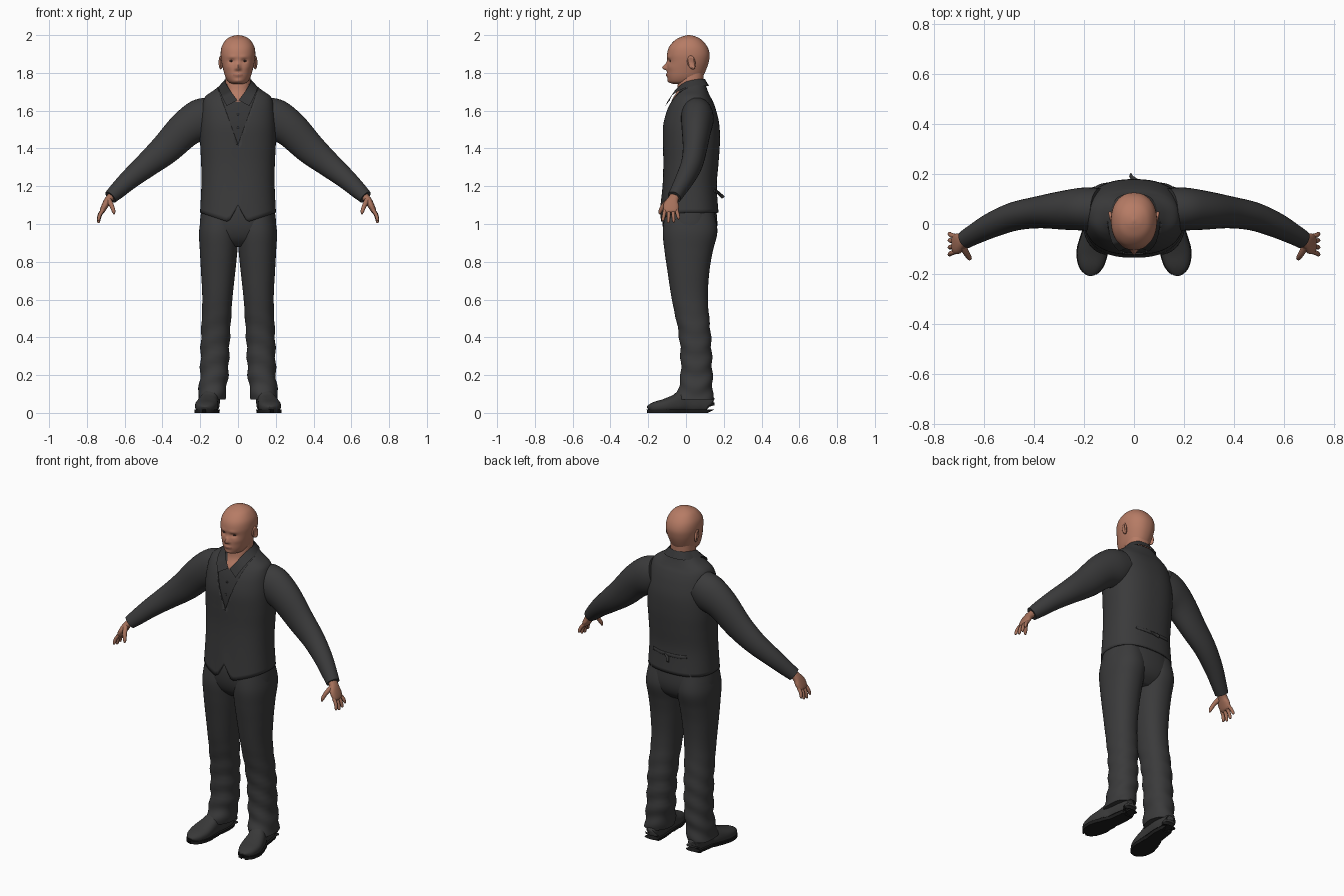
import bpy, bmesh, math
from mathutils import Vector

if "Cube" in bpy.data.objects:
    bpy.data.objects.remove(bpy.data.objects["Cube"], do_unlink=True)


def material(name, r, g, b):
    m = bpy.data.materials.new(name)
    m.use_nodes = True
    m.diffuse_color = (r, g, b, 1)
    bsdf = m.node_tree.nodes["Principled BSDF"]
    bsdf.inputs["Base Color"].default_value = (r, g, b, 1)
    bsdf.inputs["Roughness"].default_value = 0.8
    return m


SKIN = material("skin", .47, .2, .13)
HAND = material("hand skin", .38, .165, .105)
LIP = material("lips", .33, .125, .09)
EYE = material("dark eyes", .06, .03, .025)
CLOTH = material("charcoal cloth", .043, .043, .044)
SHIRT = material("dark shirt", .036, .036, .037)
SHOE = material("shoe leather", .04, .04, .04)
SOLE = material("black sole", .012, .012, .012)


def finish(name, bm, *mats, angle=50):
    """Turn a bmesh into a smooth shaded object."""
    bmesh.ops.recalc_face_normals(bm, faces=bm.faces)
    me = bpy.data.meshes.new(name)
    bm.to_mesh(me)
    bm.free()
    ob = bpy.data.objects.new(name, me)
    bpy.context.collection.objects.link(ob)
    for m in mats:
        me.materials.append(m)
    bpy.ops.object.select_all(action='DESELECT')
    ob.select_set(True)
    bpy.context.view_layer.objects.active = ob
    bpy.ops.object.shade_smooth_by_angle(angle=math.radians(angle))
    return ob


def resample(rows, k):
    """Smooth curve through rows of numbers, k steps per span."""
    out = []
    last = len(rows) - 1
    for i in range(last):
        quad = [rows[max(0, min(last, i + d))] for d in (-1, 0, 1, 2)]
        for j in range(k):
            t = j / k
            out.append([b + t / 2 * (c - a + t * (2*a - 5*b + 4*c - d + t * (3*(b - c) + d - a)))
                        for a, b, c, d in zip(*quad)])
    return out + [list(rows[-1])]


def ring(c, u, v, a, b, p, n):
    pts = []
    for i in range(n):
        s, q = math.sin(2 * math.pi * i / n), -math.cos(2 * math.pi * i / n)
        pts.append(c + u * a * math.copysign(abs(s) ** (2 / p), s)
                   + v * b * math.copysign(abs(q) ** (2 / p), q))
    return pts


def skin_rings(rings, caps=True):
    bm = bmesh.new()
    vs = [[bm.verts.new(p) for p in r] for r in rings]
    n = len(rings[0])
    for lo, hi in zip(vs, vs[1:]):
        for i in range(n):
            j = (i + 1) % n
            bm.faces.new((lo[i], lo[j], hi[j], hi[i]))
    if caps:
        bm.faces.new(vs[0])
        bm.faces.new(vs[-1])
    return bm


def slab(rows, k=4, n=48, p=2.3, caps=True, shrink=0):
    """Stack of level rings from rows of z, x0, x1, front y, back y."""
    X, Y = Vector((1, 0, 0)), Vector((0, 1, 0))
    return skin_rings([ring(Vector(((x0 + x1) / 2, (f + b) / 2, z)), X, Y,
                            (x1 - x0) / 2 - shrink, (b - f) / 2 - shrink, p, n)
                       for z, x0, x1, f, b in resample(rows, k)], caps)


def tube(rows, k=4, n=24, p=2):
    """Rings across a path: rows of x, y, z, sideways radius, other radius."""
    rows = resample(rows, k)
    pts = [Vector(r[:3]) for r in rows]
    rings = []
    for i, r in enumerate(rows):
        t = (pts[min(i + 1, len(pts) - 1)] - pts[max(i - 1, 0)]).normalized()
        side = Vector((1, 0, 0)) if abs(t.y) > .8 else Vector((0, 1, 0))
        u = (side - t * side.dot(t)).normalized()
        rings.append(ring(pts[i], u, t.cross(u), r[3], r[4], p, n))
    return skin_rings(rings)


def pair(name, build, *mats):
    """Left part and its mirror image."""
    for label, s in (("left_", 1), ("right_", -1)):
        bm = build()
        for v in bm.verts:
            v.co.x *= s
        finish(label + name, bm, *mats)


def cut_v(bm, z0, slope):
    """Open a V at the front, with its point at z0."""
    for s in (1, -1):
        bmesh.ops.bisect_plane(bm, geom=bm.verts[:] + bm.edges[:] + bm.faces[:],
                               plane_co=(0, 0, z0), plane_no=(s, 0, -slope))
    gone = [f for f in bm.faces for c in [f.calc_center_median()]
            if c.y < .01 and abs(c.x) < slope * (c.z - z0)]
    bmesh.ops.delete(bm, geom=gone, context='FACES')


# Head: smooth stack of rings with the face pushed in and out
head_rows = [(1.742, -.03, .03, -.07, .03), (1.752, -.05, .05, -.09, .06),
             (1.78, -.067, .067, -.099, .088), (1.82, -.079, .079, -.101, .108),
             (1.86, -.088, .088, -.099, .121), (1.9, -.092, .092, -.1, .125),
             (1.94, -.086, .086, -.088, .112), (1.975, -.064, .064, -.056, .083),
             (1.993, -.035, .035, -.018, .05), (2, -.004, .004, .01, .02)]
# x, z, depth, x spread, spread below, spread above
face_bumps = [(0, 1.824, -.026, .011, .008, .024), (.033, 1.863, .011, .015, .009, .009),
              (.03, 1.884, -.004, .022, .006, .008), (0, 1.789, -.007, .02, .008, .007),
              (0, 1.757, -.005, .02, .01, .01), (.013, 1.819, -.006, .006, .006, .007),
              (.05, 1.83, -.003, .018, .015, .015)]
bm = slab(head_rows, k=6, n=72, p=2.2)
for v in bm.verts:
    if v.co.y < 0:
        x, z = abs(v.co.x), v.co.z
        for bx, bz, d, sx, lo, hi in face_bumps:
            v.co.y += d * math.exp(-((x - bx) / sx) ** 2 - ((z - bz) / (hi if z > bz else lo)) ** 2)
for f in bm.faces:
    c = f.calc_center_median()
    if c.y < -.08 and abs(c.x) < .024 and abs(c.z - 1.789) < .006 - abs(c.x) * .15:
        f.material_index = 1
finish("head", bm, SKIN, LIP)

neck = [(1.6, -.09, .09, -.075, .1), (1.65, -.075, .075, -.077, .095), (1.7, -.067, .067, -.05, .092),
        (1.75, -.067, .067, -.042, .092), (1.82, -.065, .065, -.03, .095)]
finish("neck", slab(neck), SKIN)


def ball(x, y, z, sx, sy, sz, hollow=0):
    bm = bmesh.new()
    bmesh.ops.create_uvsphere(bm, u_segments=24, v_segments=16, radius=1)
    for v in bm.verts:
        r = math.hypot(v.co.y, v.co.z)
        if v.co.x > 0 and r < .7:
            v.co.x -= hollow * (1 - r)
        v.co = (x + v.co.x * sx + v.co.y * sy * hollow * .25, y + v.co.y * sy - v.co.z * .006 * hollow,
                z + v.co.z * sz * (1 + .15 * v.co.y * hollow))
    return bm


pair("ear", lambda: ball(.091, .028, 1.855, .011, .022, .036, 1), SKIN)
pair("eye", lambda: ball(.033, -.077, 1.863, .013, .011, .006), EYE)

# Torso: waistcoat with an open V over a shirt
torso = [(1.05, -.201, .201, -.135, .172), (1.2, -.194, .194, -.124, .163),
         (1.32, -.195, .195, -.12, .172), (1.42, -.2, .2, -.122, .179),
         (1.52, -.2, .2, -.122, .177), (1.6, -.193, .193, -.105, .16),
         (1.65, -.184, .184, -.083, .142), (1.68, -.168, .168, -.062, .126),
         (1.71, -.125, .125, -.042, .113), (1.74, -.088, .088, -.035, .103)]
bm = slab(torso, k=5, n=80, p=2.4, caps=False)
for v in bm.verts:
    x, z = abs(v.co.x), v.co.z
    if z < 1.2:
        hem = 1.06 if v.co.y > 0 else 1.1 - 1.8 * x if x < .05 else 1.01 + (x - .05) / 3
        v.co.z += (1.2 - z) / .15 * (hem - 1.05)
cut_v(bm, 1.42, .36)
vest = finish("waistcoat", bm, CLOTH)
mod = vest.modifiers.new("cloth thickness", 'SOLIDIFY')
mod.thickness, mod.offset = .008, -1
bm = slab(torso[2:], k=5, n=64, p=2.4, shrink=.007)
cut_v(bm, 1.645, .6)
finish("shirt", bm, SHIRT)


# Folded shirt collar: neck edge and outer edge of one half
def collar():
    inner = [(.003, -.086, 1.655), (.04, -.06, 1.705), (.066, -.01, 1.748),
             (.07, .045, 1.764), (.045, .088, 1.768), (0, .1, 1.768)]
    outer = [(.06, -.11, 1.625), (.088, -.075, 1.68), (.103, -.01, 1.718),
             (.1, .05, 1.728), (.062, .11, 1.73), (0, .122, 1.73)]
    bm = bmesh.new()
    rows = [[bm.verts.new(p) for p in resample(e, 4)] for e in (inner, outer)]
    for i in range(len(rows[0]) - 1):
        bm.faces.new((rows[0][i], rows[0][i + 1], rows[1][i + 1], rows[1][i]))
    bmesh.ops.solidify(bm, geom=bm.faces[:], thickness=.007)
    return bm


pair("collar", collar, SHIRT)
for i in range(2):
    finish(f"shirt_button_{i + 1}", ball(0, -.103 - .011 * i, 1.58 - .07 * i, .006, .004, .006), SHOE)

# Back cinch strap with a loose end
finish("back_strap", tube([(.11, .152, 1.175, .003, .01), (.05, .165, 1.17, .004, .01),
                           (-.05, .165, 1.17, .004, .01), (-.11, .152, 1.175, .003, .01)]), CLOTH)
finish("strap_end", tube([(.02, .166, 1.17, .01, .004), (-.005, .182, 1.155, .01, .004),
                          (-.015, .197, 1.14, .01, .003)]), SHOE)

# Sleeves
sleeve = [(.14, .058, 1.575, .085, .1), (.2, .06, 1.55, .086, .11), (.28, .055, 1.5, .078, .096),
          (.38, .047, 1.4, .064, .083), (.48, .03, 1.315, .057, .067), (.57, -.005, 1.24, .05, .054),
          (.64, -.042, 1.175, .041, .044), (.675, -.062, 1.142, .037, .037)]
pair("sleeve", lambda: tube(sleeve, n=32), CLOTH)

# Hands: palm, four fingers and a thumb
palm = [(.655, -.052, 1.16, .025, .022), (.685, -.068, 1.13, .028, .02),
        (.703, -.078, 1.1, .041, .018), (.718, -.08, 1.07, .038, .014), (.722, -.08, 1.06, .03, .008)]
pair("palm", lambda: tube(palm, p=2.4), HAND)
for name, y, drop in (("index", -.111, .052), ("middle", -.09, .062),
                      ("ring", -.069, .058), ("little", -.05, .042)):
    z = 1.075
    tip = y + (y + .08) * .35
    pair(name + "_finger", lambda: tube([
        (.714, y, z, .01, .01), (.731, (y + tip) / 2, z - drop / 2, .0095, .0095),
        (.738, tip, z - drop, .008, .008), (.739, tip, z - drop - .008, .003, .003)], n=12), HAND)
thumb = [(.685, -.09, 1.125, .014, .016), (.67, -.118, 1.1, .012, .012),
         (.659, -.135, 1.07, .01, .01), (.656, -.14, 1.052, .004, .004)]
pair("thumb", lambda: tube(thumb, n=12), HAND)

# Trousers
hips = [(.88, -.13, .13, -.06, .1), (.92, -.185, .185, -.1, .145), (.98, -.202, .202, -.122, .165),
        (1.06, -.196, .196, -.126, .162), (1.12, -.185, .185, -.115, .153)]
finish("trouser_seat", slab(hips), CLOTH)
leg_rows = [(.07, .068, .213, -.052, .142), (.1, .066, .211, -.05, .142), (.2, .052, .201, -.028, .14),
            (.4, .043, .196, -.036, .132), (.6, .03, .189, -.075, .116), (.75, .014, .196, -.098, .124),
            (.86, .003, .202, -.114, .143), (.96, -.005, .206, -.123, .166), (1.06, 0, .19, -.11, .15)]


def leg():
    bm = slab(leg_rows, k=8, n=40, p=2.2)
    for v in bm.verts:  # soft folds below the knee
        x, y, z = v.co
        fade = max(0, min(1, (.6 - z) * 4))
        fold = .004 * fade * math.sin(z * 62 + x * 22 + math.sin(y * 30))
        out = Vector((x - .125, y - .05, 0)).normalized()
        v.co += out * fold
    return bm


pair("trouser_leg", leg, CLOTH)

# Shoes: rows of y, centre x, half width, height
shoe_rows = [(.13, .137, .018, .07), (.122, .137, .032, .09), (.07, .138, .042, .125),
             (0, .145, .044, .13), (-.05, .157, .053, .1), (-.11, .167, .06, .075),
             (-.16, .172, .051, .06), (-.188, .174, .034, .046), (-.198, .175, .014, .035)]


def shoe(sole=False):
    bm = tube([(x, y, h / 2, w, h / 2) for y, x, w, h in shoe_rows], k=5, n=32, p=2.5)
    for v in bm.verts:
        if sole:
            v.co.z = 0 if v.co.z < .03 else .018
            v.co.x += .003 * math.copysign(1, v.co.x - .155)
        else:
            v.co.z = max(v.co.z, .01)
    return bm


pair("shoe", shoe, SHOE)
pair("sole", lambda: shoe(True), SOLE)
